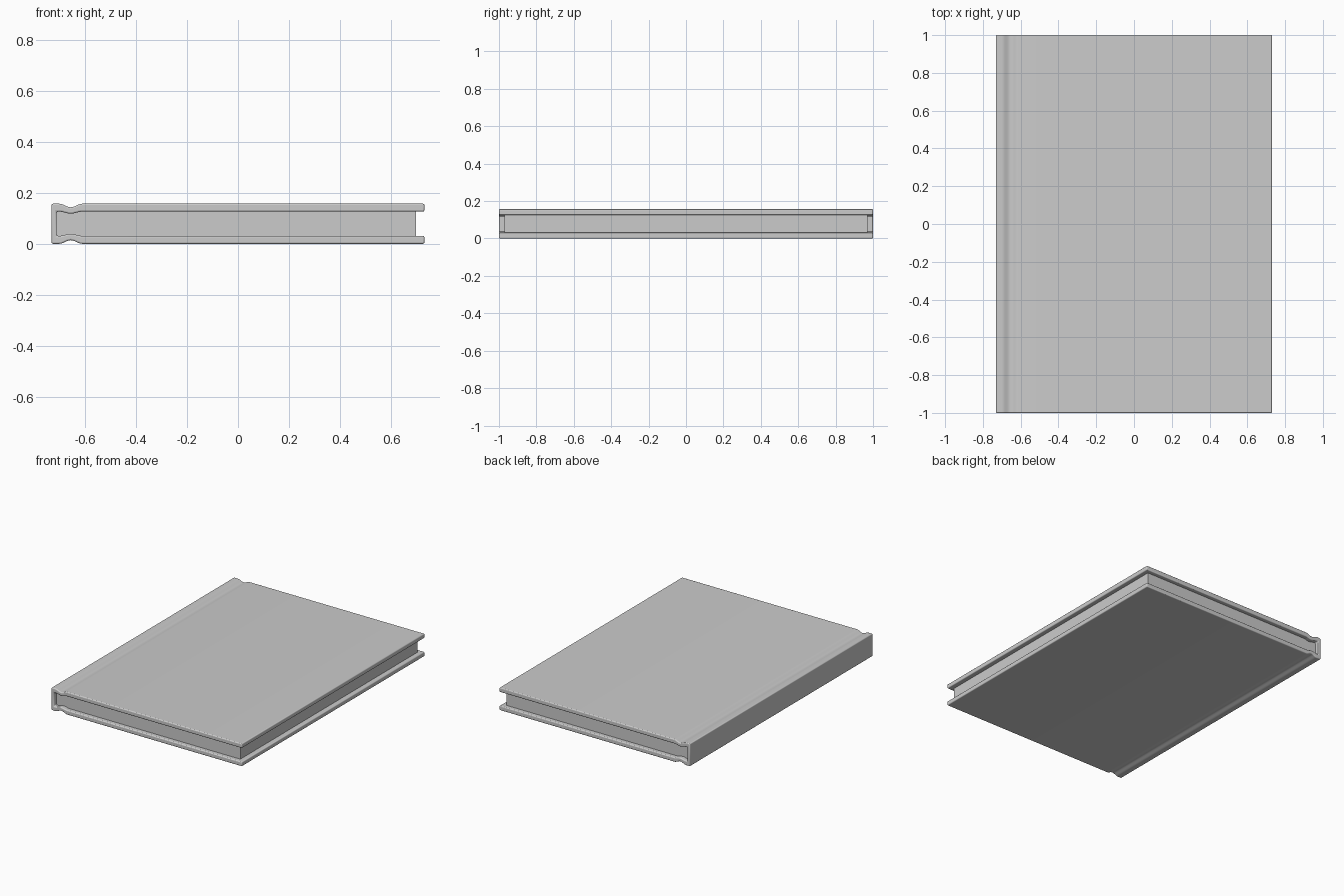
import bpy, bmesh, math

if "Cube" in bpy.data.objects:
    bpy.data.objects.remove(bpy.data.objects["Cube"])

H, W, L = 0.157, 0.73, 1.0        # thickness, half width, half length
T = 0.031                         # cover board thickness
SPINE = -0.71                     # inner face of the spine
G0, G1, STEPS = -0.70, -0.61, 12  # hinge groove extent


def groove(depth, base):
    """Smooth hinge dip as (x, z) points, left to right."""
    pts = []
    for i in range(STEPS + 1):
        t = i / STEPS
        pts.append((G0 + (G1 - G0) * t,
                    base + depth * 0.5 * (1 - math.cos(2 * math.pi * t))))
    return pts


def extrude_profile(name, profile, half):
    """Extrude an (x, z) outline along y."""
    bm = bmesh.new()
    face = bm.faces.new([bm.verts.new((x, -half, z)) for x, z in profile])
    ext = bmesh.ops.extrude_face_region(bm, geom=[face])
    verts = [v for v in ext["geom"] if isinstance(v, bmesh.types.BMVert)]
    bmesh.ops.translate(bm, verts=verts, vec=(0, 2 * half, 0))
    bmesh.ops.recalc_face_normals(bm, faces=bm.faces)
    mesh = bpy.data.meshes.new(name)
    bm.to_mesh(mesh)
    bm.free()
    obj = bpy.data.objects.new(name, mesh)
    bpy.context.collection.objects.link(obj)
    return obj


# Cover: lower half outline, mirrored into a C-shaped wrap
lower = [(-W, 0)] + groove(0.014, 0) + [(W, 0), (W, T)]
lower += groove(0.008, T)[::-1] + [(SPINE, T)]
outer = lower[:STEPS + 4]
inner = lower[STEPS + 4:]
flip = lambda pts: [(x, H - z) for x, z in reversed(pts)]
cover = extrude_profile("cover", outer + inner + flip(inner) + flip(outer), L)
bevel = cover.modifiers.new("soft_edges", "BEVEL")
bevel.width = 0.006
bevel.segments = 3
bevel.limit_method = "ANGLE"
bevel.angle_limit = math.radians(50)
bpy.context.view_layer.objects.active = cover
cover.select_set(True)
bpy.ops.object.shade_smooth_by_angle(angle=math.radians(40))

# Page block, set back from the cover edges
extrude_profile("pages", [(SPINE, T - 0.001), (0.697, T - 0.001),
                          (0.697, H - T + 0.001), (SPINE, H - T + 0.001)], 0.97)
